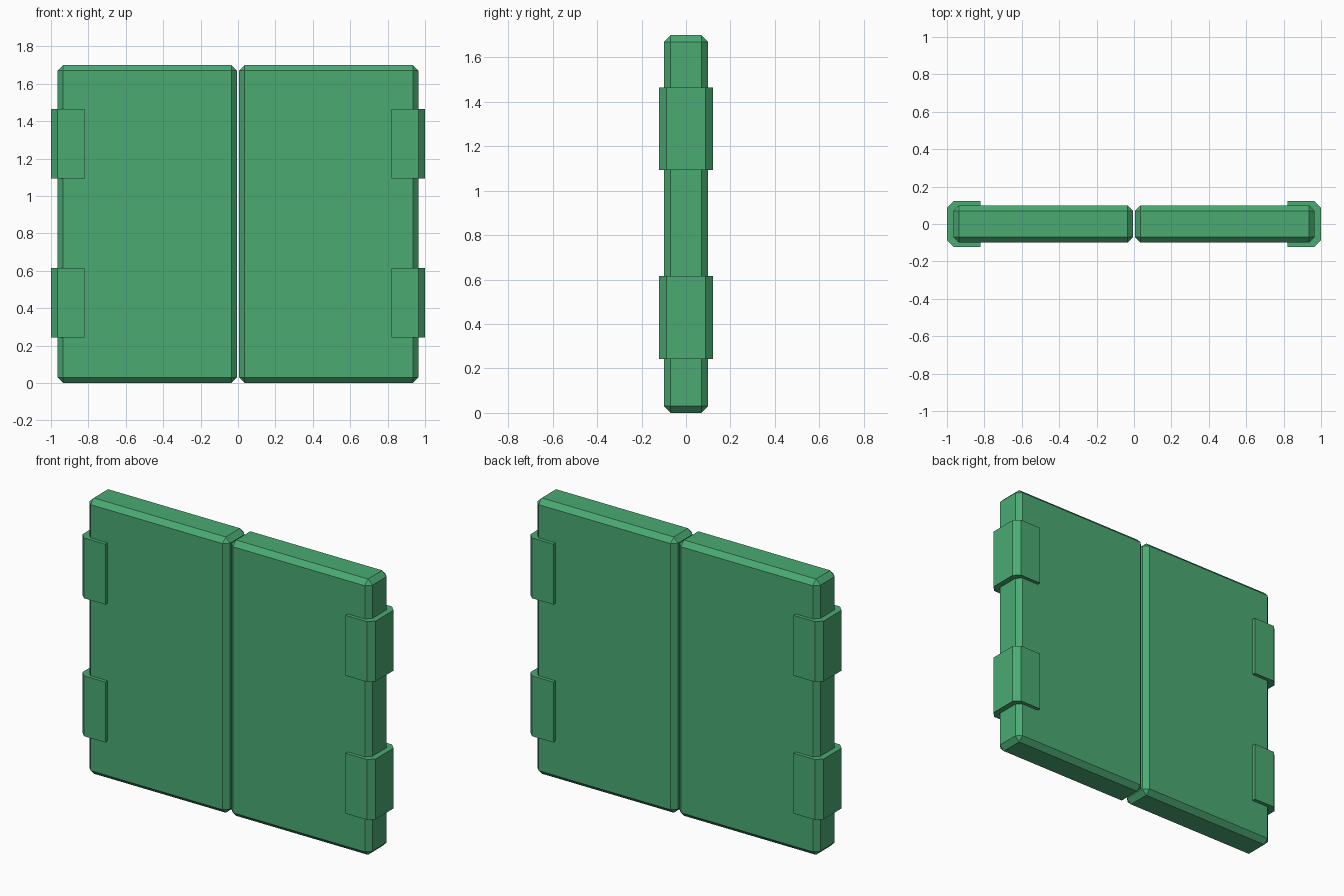
import bpy, bmesh

if "Cube" in bpy.data.objects:
    bpy.data.objects.remove(bpy.data.objects["Cube"])

green = bpy.data.materials.new("door green")
green.diffuse_color = (0.069, 0.402, 0.171, 1.0)
green.use_nodes = True
green.node_tree.nodes["Principled BSDF"].inputs["Base Color"].default_value = green.diffuse_color


def add_object(name, bm):
    bmesh.ops.recalc_face_normals(bm, faces=bm.faces)
    mesh = bpy.data.meshes.new(name)
    bm.to_mesh(mesh)
    bm.free()
    mesh.materials.append(green)
    obj = bpy.data.objects.new(name, mesh)
    bpy.context.collection.objects.link(obj)


def door_panel(name, side):
    # Slab with every edge chamfered
    bm = bmesh.new()
    bmesh.ops.create_cube(bm, size=1.0)
    for v in bm.verts:
        v.co = (side * 0.485 + v.co.x * 0.96, v.co.y * 0.2, (v.co.z + 0.5) * 1.7)
    bmesh.ops.bevel(bm, geom=bm.edges[:], offset=0.03, offset_type='OFFSET',
                    segments=1, affect='EDGES')
    add_object(name, bm)


def hinge(name, side, z0, z1):
    # Wrap-around bracket with chamfered outer corners
    half = [(0.82, -0.122), (0.965, -0.122), (1.0, -0.087)]
    profile = half + [(x, -y) for x, y in reversed(half)]
    bm = bmesh.new()
    face = bm.faces.new([bm.verts.new((side * x, y, z0)) for x, y in profile])
    top = bmesh.ops.extrude_face_region(bm, geom=[face], use_keep_orig=True)["geom"]
    bmesh.ops.translate(bm, vec=(0, 0, z1 - z0),
                        verts=[g for g in top if isinstance(g, bmesh.types.BMVert)])
    add_object(name, bm)


for label, side in (("left", -1), ("right", 1)):
    door_panel(f"{label}_door_panel", side)
    hinge(f"{label}_lower_hinge", side, 0.243, 0.615)
    hinge(f"{label}_upper_hinge", side, 1.093, 1.465)
